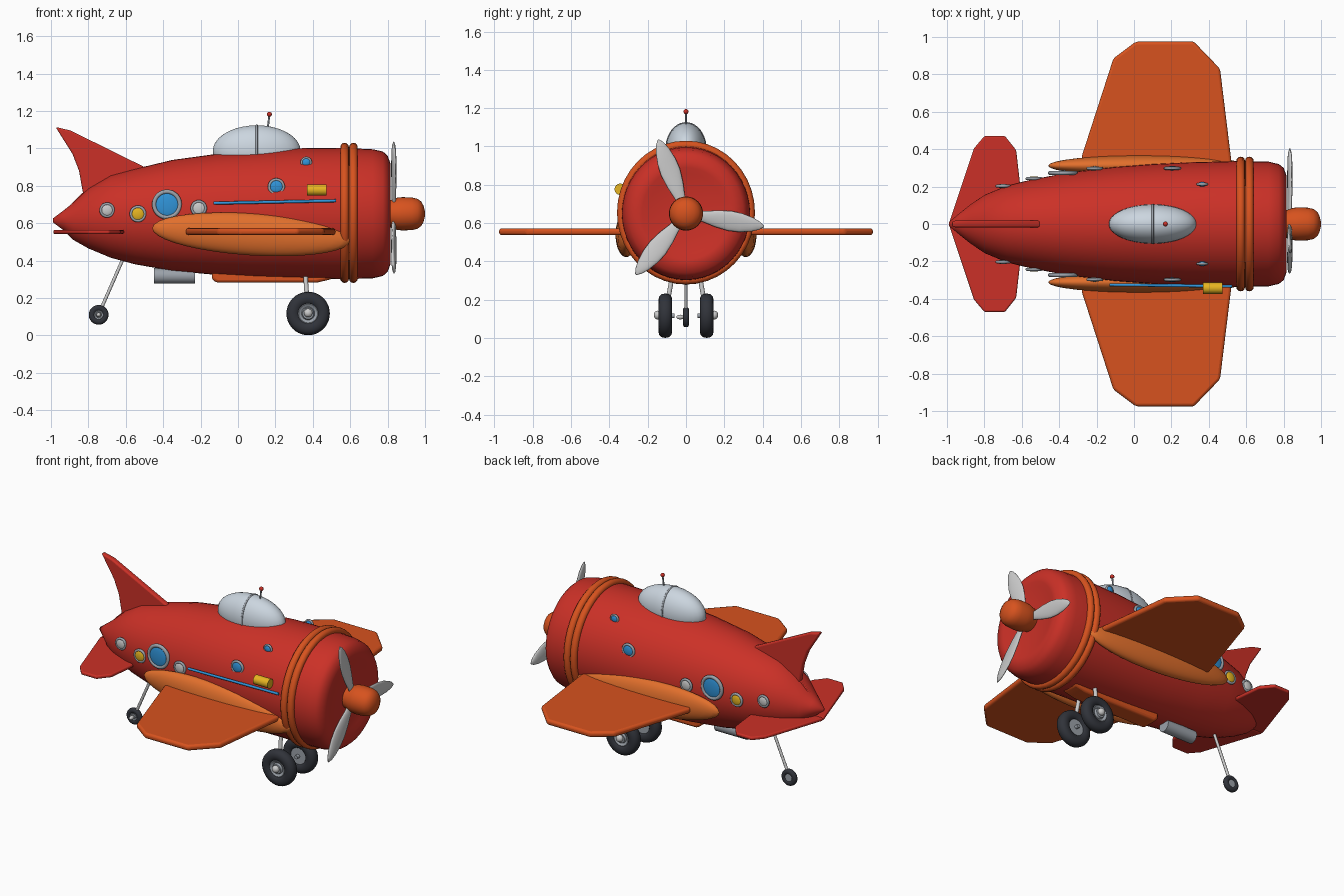
import bpy, bmesh
from math import sin, cos, pi, radians
from mathutils import Matrix, Vector

if "Cube" in bpy.data.objects:
    bpy.data.objects.remove(bpy.data.objects["Cube"])


def mat(name, *rgb):
    m = bpy.data.materials.new(name)
    m.diffuse_color = (*rgb, 1)
    m.use_nodes = True
    m.node_tree.nodes["Principled BSDF"].inputs["Base Color"].default_value = m.diffuse_color
    return m


RED = mat("red", .60, .030, .020)
ORANGE = mat("orange", .68, .085, .013)
LIGHT_ORANGE = mat("light_orange", .76, .16, .025)
BLUE = mat("blue", .03, .30, .70)
YELLOW = mat("yellow", .80, .46, .015)
WHITE = mat("white", .78, .78, .75)
GLASS = mat("glass", .60, .67, .74)
DARK = mat("rubber", .03, .033, .042)
GREY = mat("metal", .33, .36, .40)


def finish(name, bm, material, matrix=None, bevel=0, angle=35):
    if matrix:
        bm.transform(matrix)
    bmesh.ops.recalc_face_normals(bm, faces=bm.faces)
    me = bpy.data.meshes.new(name)
    bm.to_mesh(me)
    bm.free()
    for p in me.polygons:
        p.use_smooth = True
    me.set_sharp_from_angle(angle=radians(angle))
    me.materials.append(material)
    ob = bpy.data.objects.new(name, me)
    bpy.context.collection.objects.link(ob)
    if bevel:
        b = ob.modifiers.new("bevel", 'BEVEL')
        b.width, b.segments = bevel, 3
    return ob


def loft(name, stations, material, matrix=None, n=32, closed=False, angle=35):
    """Elliptic rings along x; each station is (x, centre z, half y, half z)."""
    bm = bmesh.new()
    rings = [[bm.verts.new((x, ry * cos(2 * pi * i / n), zc + rz * sin(2 * pi * i / n)))
              for i in range(n)] for x, zc, ry, rz in stations]
    pairs = list(zip(rings, rings[1:]))
    if closed:
        pairs.append((rings[-1], rings[0]))
    else:
        bm.faces.new(rings[0])
        bm.faces.new(rings[-1])
    for a, b in pairs:
        for i in range(n):
            j = (i + 1) % n
            bm.faces.new((a[i], a[j], b[j], b[i]))
    return finish(name, bm, material, matrix, angle=angle)


def lathe(name, profile, material, matrix=None, **kw):
    return loft(name, [(x, 0, r, r) for x, r in profile], material, matrix, **kw)


def ring(name, major, minor, material, matrix):
    """Torus around the x axis."""
    prof = [(minor * sin(k * pi / 6), major + minor * cos(k * pi / 6)) for k in range(12)]
    return lathe(name, prof, material, matrix, n=40, closed=True, angle=80)


def ellipsoid(name, centre, radii, material, tilt=0):
    bm = bmesh.new()
    bmesh.ops.create_uvsphere(bm, u_segments=32, v_segments=18, radius=1)
    m = Matrix.Translation(centre) @ Matrix.Rotation(tilt, 4, 'Y') @ Matrix.Diagonal((*radii, 1))
    return finish(name, bm, material, m, angle=80)


def rod(name, a, b, r, material):
    a, b = Vector(a), Vector(b)
    q = (b - a).to_track_quat('X', 'Z').to_matrix().to_4x4()
    return lathe(name, [(0, r), ((b - a).length, r)], material, Matrix.Translation(a) @ q, n=16)


def plate(name, pts, thick, material, bevel):
    """Flat outline extruded symmetrically by the vector thick."""
    bm = bmesh.new()
    t = Vector(thick)
    f = bm.faces.new([bm.verts.new(Vector(p) - t / 2) for p in pts])
    ext = bmesh.ops.extrude_face_region(bm, geom=[f])
    bmesh.ops.translate(bm, vec=t, verts=[v for v in ext['geom'] if isinstance(v, bmesh.types.BMVert)])
    return finish(name, bm, material, bevel=bevel)


T = Matrix.Translation

# Fuselage: x, top, bottom, half width
hull = [(-.99, .625, .605, .01), (-.93, .67, .56, .06), (-.88, .71, .51, .10), (-.80, .785, .465, .155),
        (-.68, .855, .415, .205), (-.55, .89, .38, .237), (-.35, .938, .345, .275), (-.1, .972, .322, .305),
        (.1, .987, .311, .32), (.3, 1.0, .305, .33), (.55, 1.003, .30, .336), (.72, .995, .305, .333),
        (.775, .983, .318, .32), (.80, .96, .34, .30), (.815, .92, .38, .26), (.815, .89, .41, .23),
        (.805, .86, .44, .20), (.80, .70, .60, .05)]
loft("fuselage", [(x, (a + b) / 2, w, (a - b) / 2) for x, a, b, w in hull], RED, n=48, angle=60)

# Engine cowl rings
for i, x in enumerate((.57, .617)):
    ring(f"cowl_ring_{i}", .352, .023, ORANGE, T((x, 0, .655)) @ Matrix.Diagonal((1, .96, 1, 1)))

# Propeller
lathe("spinner", [(.79, .07), (.82, .075), (.85, .086), (.88, .089), (.93, .087), (.96, .08),
                  (.98, .065), (.992, .043), (.999, .015)], ORANGE, T((0, 0, .65)), angle=60)
blade = [(.04, .02), (.10, .03), (.16, .044), (.23, .053), (.29, .05), (.35, .037), (.39, .021), (.412, .004)]
for i in range(3):
    a = radians(-9.5 + 120 * i)
    m = Matrix(((0, 0, 1, .833), (cos(a), -sin(a), 0, 0), (sin(a), cos(a), 0, .65), (0, 0, 0, 1)))
    loft(f"propeller_blade_{i}", [(r, 0, w, .012 * min(1, w / .03)) for r, w in blade], WHITE,
         m @ Matrix.Rotation(radians(8), 4, 'X'), n=20, angle=70)

# Canopy with frame and aerial
ellipsoid("canopy", (.1, 0, .985), (.235, .105, .138), GLASS)
ring("canopy_frame", 1, .03, GREY, T((.1, 0, .985)) @ Matrix.Diagonal((.2, .105, .138, 1)))
rod("aerial", (.157, 0, 1.09), (.168, 0, 1.18), .005, GREY)
ellipsoid("aerial_tip", (.168, 0, 1.182), (.013, .013, .013), RED)

# Wings, fairings and tailplane
wing = [(-.25, .24), (-.28, .36), (-.11, .885), (.01, .975), (.32, .975), (.46, .83), (.52, .34), (.52, .24)]
tail = [(-.99, 0), (-.855, .405), (-.80, .47), (-.69, .47), (-.63, .395), (-.61, .22), (-.61, 0)]
for side, s in (("right", -1), ("left", 1)):
    plate(f"{side}_wing", [(x, s * y, .555) for x, y in wing], (0, 0, .036), ORANGE, .014)
    ellipsoid(f"{side}_wing_fairing", (.07, s * .312, .54), (.53, .056, .112), LIGHT_ORANGE, .065)
    plate(f"{side}_tailplane", [(x, s * y, .553) for x, y in tail], (0, 0, .022), RED, .008)

# Tail fin
fin = [(-.976, 1.115), (-.895, 1.095), (-.5, .90), (-.5, .84), (-.8, .68), (-.825, .74), (-.85, .88), (-.885, .97)]
plate("tail_fin", [(x, 0, z) for x, z in fin], (0, .036, 0), RED, .01)
plate("tail_spine", [(-.985, 0, .60), (-.86, 0, .735), (-.8, 0, .79), (-.7, 0, .6)], (0, .02, 0), RED, .004)

# Portholes: x, z, surface y, radius, lens colour
ports = [(-.70, .67, .203, .037, WHITE), (-.535, .65, .243, .041, YELLOW), (-.38, .70, .273, .076, BLUE),
         (-.21, .68, .297, .04, WHITE), (.205, .795, .298, .042, BLUE), (.365, .925, .212, .027, BLUE)]
for i, (x, z, y, r, m) in enumerate(ports):
    for side, s in (("right", -1), ("left", 1)):
        at = T((x, s * y, z)) @ Matrix.Rotation(s * pi / 2, 4, 'Z')
        ring(f"{side}_porthole_rim_{i}", r * .9, r * .1 + .004, GREY, at)
        ellipsoid(f"{side}_porthole_lens_{i}", (x, s * y, z), (r * .88, .012, r * .88), m)

# Blue pipe and yellow canister on the right side only
rod("side_pipe", (-.13, -.325, .707), (.525, -.333, .72), .008, BLUE)
rod("side_canister", (.368, -.343, .777), (.473, -.343, .777), .03, YELLOW)

# Belly fairing and exhaust
belly = [(-.14, .30), (-.115, .282), (.42, .282), (.50, .30), (.52, .36), (-.14, .36)]
plate("belly_fairing", [(x, 0, z) for x, z in belly], (0, .12, 0), ORANGE, .018)
rod("exhaust", (-.45, 0, .318), (-.23, 0, .318), .041, GREY)

# Landing gear
tyre = [(-.022, .05), (-.033, .06), (-.036, .08), (-.033, .098), (-.02, .112), (0, .116),
        (.02, .112), (.033, .098), (.036, .08), (.033, .06), (.022, .05)]
rim = [(-.025, .058), (.024, .058), (.027, .05), (.018, .035), (.02, .033), (.032, .03), (.034, .02)]


def wheel(name, centre, s, scale=1):
    m = T(centre) @ Matrix.Rotation(s * pi / 2, 4, 'Z') @ Matrix.Scale(scale, 4)
    lathe(name + "_tyre", tyre, DARK, m, n=40, closed=True, angle=60)
    lathe(name + "_rim", rim, GREY, m)


for side, s in (("right", -1), ("left", 1)):
    wheel(f"{side}_wheel", (.375, s * .108, .117), s)
    rod(f"{side}_axle", (.375, s * .06, .117), (.375, s * .15, .117), .012, GREY)
    ellipsoid(f"{side}_axle_cap", (.375, s * .148, .12), (.023, .02, .023), WHITE)
    rod(f"{side}_leg", (.358, s * .065, .36), (.373, s * .105, .14), .012, WHITE)
wheel("tail_wheel", (-.745, 0, .11), -1, .455)
ellipsoid("tail_wheel_cap", (-.745, -.03, .11), (.012, .02, .012), WHITE)
rod("tail_leg", (-.735, 0, .135), (-.61, 0, .42), .009, WHITE)
